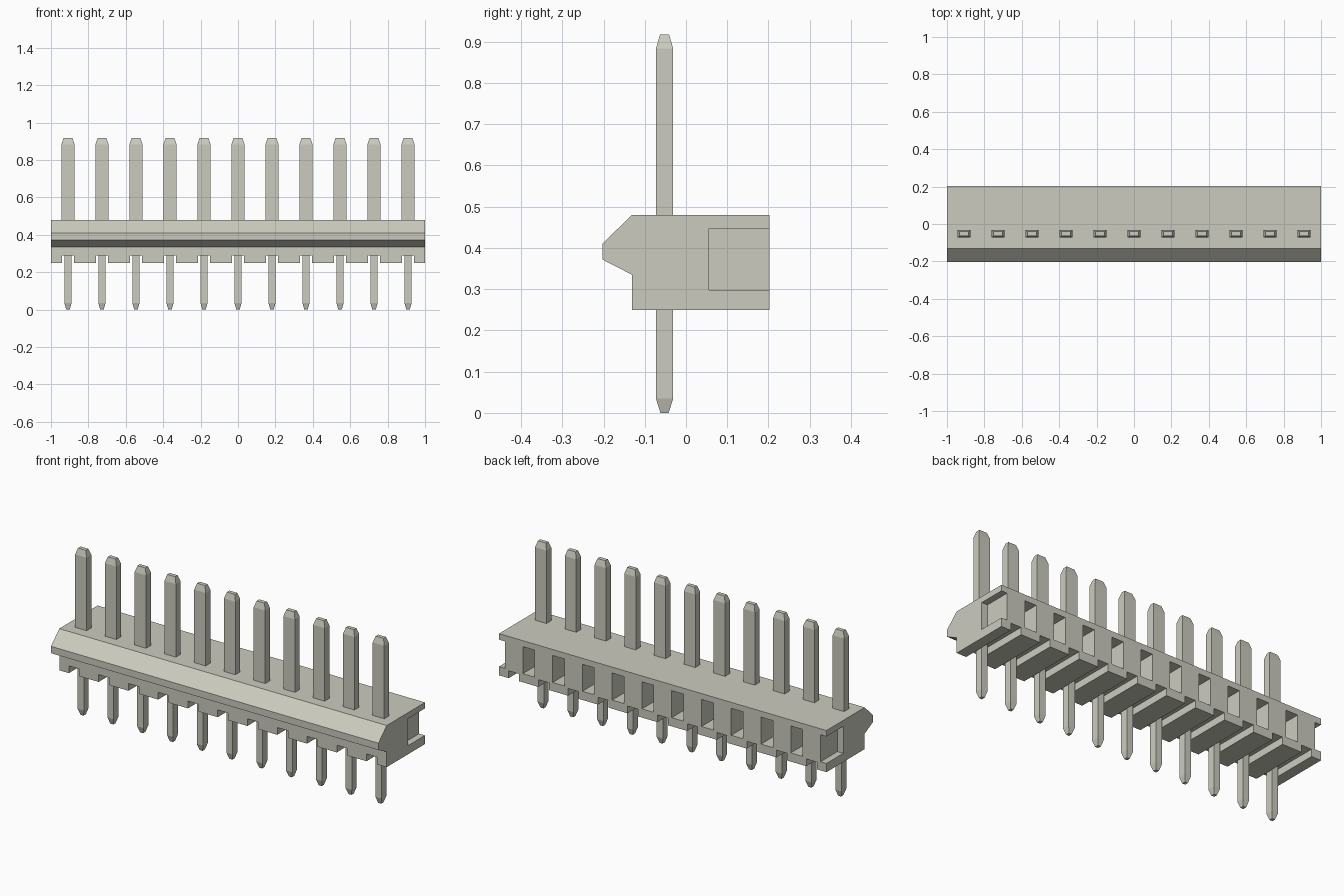
import bpy
import bmesh

if "Cube" in bpy.data.objects:
    bpy.data.objects.remove(bpy.data.objects["Cube"], do_unlink=True)

PINS = 11
PITCH = 2 / PINS
PIN_Y = -0.052

# Single warm grey finish
grey = bpy.data.materials.new("warm_grey")
grey.use_nodes = True
COLOUR = (0.60, 0.60, 0.52, 1)
grey.diffuse_color = COLOUR
grey.node_tree.nodes["Principled BSDF"].inputs["Base Color"].default_value = COLOUR


def add_object(name, bm):
    bmesh.ops.recalc_face_normals(bm, faces=bm.faces)
    mesh = bpy.data.meshes.new(name)
    bm.to_mesh(mesh)
    bm.free()
    mesh.materials.append(grey)
    obj = bpy.data.objects.new(name, mesh)
    bpy.context.collection.objects.link(obj)
    return obj


def loft(bm, rings):
    """Bridge equal-length point rings and cap both ends."""
    loops = [[bm.verts.new(p) for p in ring] for ring in rings]
    n = len(loops[0])
    for a, b in zip(loops, loops[1:]):
        for i in range(n):
            j = (i + 1) % n
            bm.faces.new((a[i], a[j], b[j], b[i]))
    bm.faces.new(loops[0][::-1])
    bm.faces.new(loops[-1])


def box(bm, x0, x1, y0, y1, z0, z1):
    base = [(x0, y0), (x1, y0), (x1, y1), (x0, y1)]
    loft(bm, [[(x, y, z) for x, y in base] for z in (z0, z1)])


# Housing: side profile extruded along x, with a ridge along the front
profile = [(-0.131, 0.25), (0.203, 0.25), (0.203, 0.48), (-0.131, 0.48),
           (-0.203, 0.41), (-0.203, 0.372), (-0.131, 0.335)]
bm = bmesh.new()
loft(bm, [[(x, y, z) for y, z in profile] for x in (-1, 1)])
housing = add_object("housing", bm)

# Cutter: bottom grooves at the pins, rear pockets between them and at the ends
bm = bmesh.new()
for i in range(PINS):
    x = (i - (PINS - 1) / 2) * PITCH
    box(bm, x - 0.032, x + 0.032, -0.4, 0.4, 0.15, 0.29)
for i in range(PINS + 1):
    x = -1 + i * PITCH
    box(bm, x - 0.036, x + 0.036, 0.056, 0.4, 0.298, 0.447)
cutter = add_object("housing_cutter", bm)
cutter.hide_render = True

cut = housing.modifiers.new("grooves_and_pockets", "BOOLEAN")
cut.operation = "DIFFERENCE"
cut.solver = "EXACT"
cut.object = cutter
bpy.context.view_layer.objects.active = housing
bpy.ops.object.modifier_apply(modifier=cut.name)
bpy.data.objects.remove(cutter, do_unlink=True)

# Pins: height, half width, half depth; slim tail below, wide blade above
sections = [(0.0, 0.009, 0.010), (0.035, 0.019, 0.021), (0.36, 0.019, 0.021),
            (0.361, 0.035, 0.021), (0.883, 0.035, 0.021), (0.917, 0.024, 0.011)]
bm = bmesh.new()
loft(bm, [[(sx * hx, sy * hy, z) for sx, sy in ((-1, -1), (1, -1), (1, 1), (-1, 1))]
          for z, hx, hy in sections])
first = add_object("pin_1", bm)
for i in range(PINS):
    pin = first
    if i:
        pin = bpy.data.objects.new(f"pin_{i + 1}", first.data)
        bpy.context.collection.objects.link(pin)
    pin.location = ((i - (PINS - 1) / 2) * PITCH, PIN_Y, 0)
